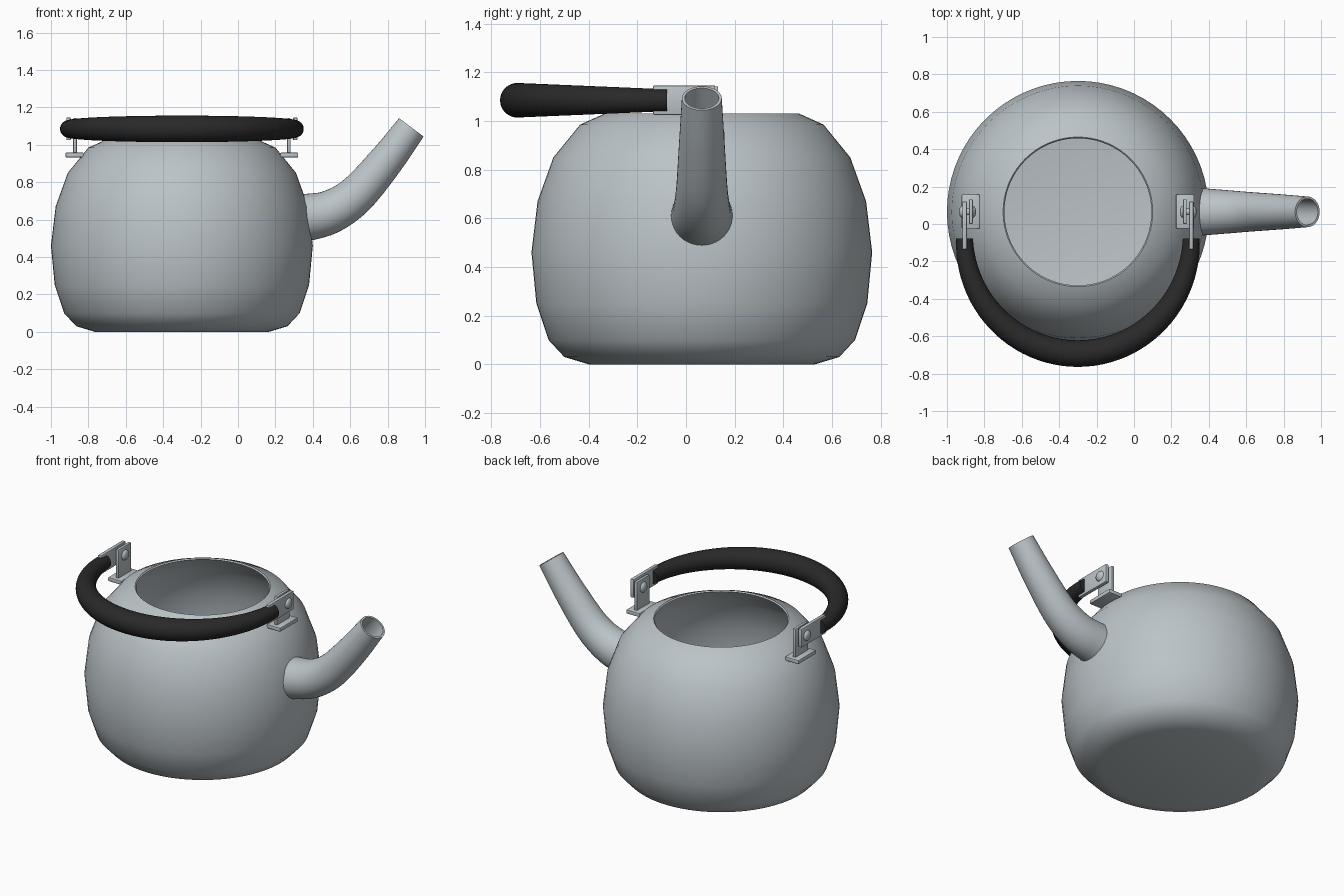
import bpy, bmesh, math
from mathutils import Vector, Matrix

if "Cube" in bpy.data.objects:
    bpy.data.objects.remove(bpy.data.objects["Cube"])

CX, CY = -0.30, 0.065          # body axis


def material(name, rgb):
    m = bpy.data.materials.new(name)
    m.diffuse_color = (*rgb, 1)
    m.use_nodes = True
    m.node_tree.nodes["Principled BSDF"].inputs["Base Color"].default_value = m.diffuse_color
    return m


STEEL = material("brushed_steel", (0.50, 0.55, 0.575))
BLACK = material("black_grip", (0.022, 0.022, 0.022))


def finish(name, bm, mat, angle=40):
    bmesh.ops.recalc_face_normals(bm, faces=bm.faces)
    me = bpy.data.meshes.new(name)
    bm.to_mesh(me)
    bm.free()
    ob = bpy.data.objects.new(name, me)
    bpy.context.collection.objects.link(ob)
    me.materials.append(mat)
    bpy.ops.object.select_all(action='DESELECT')
    ob.select_set(True)
    bpy.context.view_layer.objects.active = ob
    bpy.ops.object.shade_smooth_by_angle(angle=math.radians(angle))
    return ob


def bridge(bm, a, b):
    for i in range(len(a)):
        j = (i + 1) % len(a)
        bm.faces.new((a[i], a[j], b[j], b[i]))


def ring(bm, centre, u, v, r, n):
    return [bm.verts.new(centre + r * (math.cos(t) * u + math.sin(t) * v))
            for t in (2 * math.pi * i / n for i in range(n))]


def lathe(name, profile, mat, n=72):
    """Revolve (radius, z) points round the body axis and close both ends."""
    bm = bmesh.new()
    rings = [ring(bm, Vector((CX, CY, z)), Vector((1, 0, 0)), Vector((0, 1, 0)), r, n)
             for r, z in profile]
    for a, b in zip(rings, rings[1:]):
        bridge(bm, a, b)
    bm.faces.new(rings[0])
    bm.faces.new(rings[-1])
    return finish(name, bm, mat)


def box(name, lo, hi, mat, bevel=0.006):
    bm = bmesh.new()
    lo, hi = Vector(lo), Vector(hi)
    bmesh.ops.create_cube(bm, size=1, matrix=Matrix.Translation((lo + hi) / 2)
                          @ Matrix.Diagonal((*(hi - lo), 1)))
    bmesh.ops.bevel(bm, geom=bm.edges[:], offset=bevel, segments=2, affect='EDGES', profile=0.5)
    return finish(name, bm, mat)


# Hollow body: outer wall up, over the rim, inner wall down to the floor
outer = [(0.465, 0), (0.565, 0.03), (0.63, 0.10), (0.68, 0.25), (0.70, 0.46),
         (0.675, 0.67), (0.61, 0.85), (0.50, 0.985), (0.40, 1.03)]
inner = [(0.393, 1.022), (0.488, 0.970), (0.593, 0.838), (0.656, 0.665), (0.68, 0.46),
         (0.66, 0.255), (0.612, 0.113), (0.555, 0.05), (0.46, 0.028)]
lathe("kettle_body", outer + inner, STEEL)


# Spout: tapered open tube swept along a smooth curve in the xz plane
def spline(pts, steps=6):
    ext = [2 * pts[0] - pts[1]] + pts + [2 * pts[-1] - pts[-2]]
    out = []
    for k in range(len(pts) - 1):
        a, b, c, d = ext[k:k + 4]
        for s in range(steps):
            t = s / steps
            out.append(0.5 * (2 * b + (c - a) * t + (2 * a - 5 * b + 4 * c - d) * t * t
                              + (3 * b - a - 3 * c + d) * t ** 3))
    return out + [pts[-1]]


path = spline([Vector(p) for p in ((0.345, CY, 0.607), (0.49, CY, 0.640), (0.63, CY, 0.73),
                                   (0.79, CY, 0.912), (0.927, CY, 1.093))])
bm = bmesh.new()
last = len(path) - 1
skins = []
for wall in (0, 0.012):
    rings = []
    for i, p in enumerate(path):
        d = (path[min(i + 1, last)] - path[max(i - 1, 0)]).normalized()
        side = Vector((0, 1, 0))
        r = 0.128 + (0.082 - 0.128) * i / last - wall
        rings.append(ring(bm, p, side, d.cross(side), r, 40))
    for a, b in zip(rings, rings[1:]):
        bridge(bm, a, b)
    skins.append(rings)
bridge(bm, skins[0][-1], skins[1][-1])
bridge(bm, skins[0][0], skins[1][0])
finish("spout", bm, STEEL)

# Handle grip: half ring, thickest in the middle, with flat ends
bm = bmesh.new()
rings = []
for i in range(49):
    t = math.pi * i / 48
    out = Vector((math.cos(t), -math.sin(t), 0))
    centre = Vector((CX, -0.078, 1.085)) + Vector((0.606 * out.x, 0.615 * out.y, 0))
    rings.append(ring(bm, centre, out, Vector((0, 0, 1)), 0.045 + 0.026 * math.sin(t), 32))
for a, b in zip(rings, rings[1:]):
    bridge(bm, a, b)
bm.faces.new(rings[0])
bm.faces.new(rings[-1])
finish("handle_grip", bm, BLACK)

# Pivot brackets, mirrored across the body axis
for side, s in (("right", 1), ("left", -1)):
    def part(name, x0, x1, y0, y1, z0, z1, bevel=0.005):
        xs = sorted((CX + s * x0, CX + s * x1))
        box(f"{side}_{name}", (xs[0], y0, z0), (xs[1], y1, z1), STEEL, bevel)

    part("bracket_foot", 0.525, 0.622, -0.025, 0.158, 0.932, 0.958)
    part("bracket_post", 0.562, 0.582, 0.0, 0.132, 0.945, 1.142)
    part("handle_strap", 0.594, 0.618, -0.135, 0.120, 1.025, 1.146)
    # Pivot pin with a rounded head at each end
    bm = bmesh.new()
    stations = [(0.546, 0.010), (0.549, 0.022), (0.555, 0.030), (0.562, 0.033),
                (0.563, 0.018), (0.617, 0.018), (0.618, 0.033), (0.625, 0.030),
                (0.631, 0.022), (0.634, 0.010)]
    rings = [ring(bm, Vector((CX + s * x, CY, 1.085)), Vector((0, 1, 0)), Vector((0, 0, 1)), r, 24)
             for x, r in stations]
    for a, b in zip(rings, rings[1:]):
        bridge(bm, a, b)
    bm.faces.new(rings[0])
    bm.faces.new(rings[-1])
    finish(f"{side}_pivot_pin", bm, STEEL)
